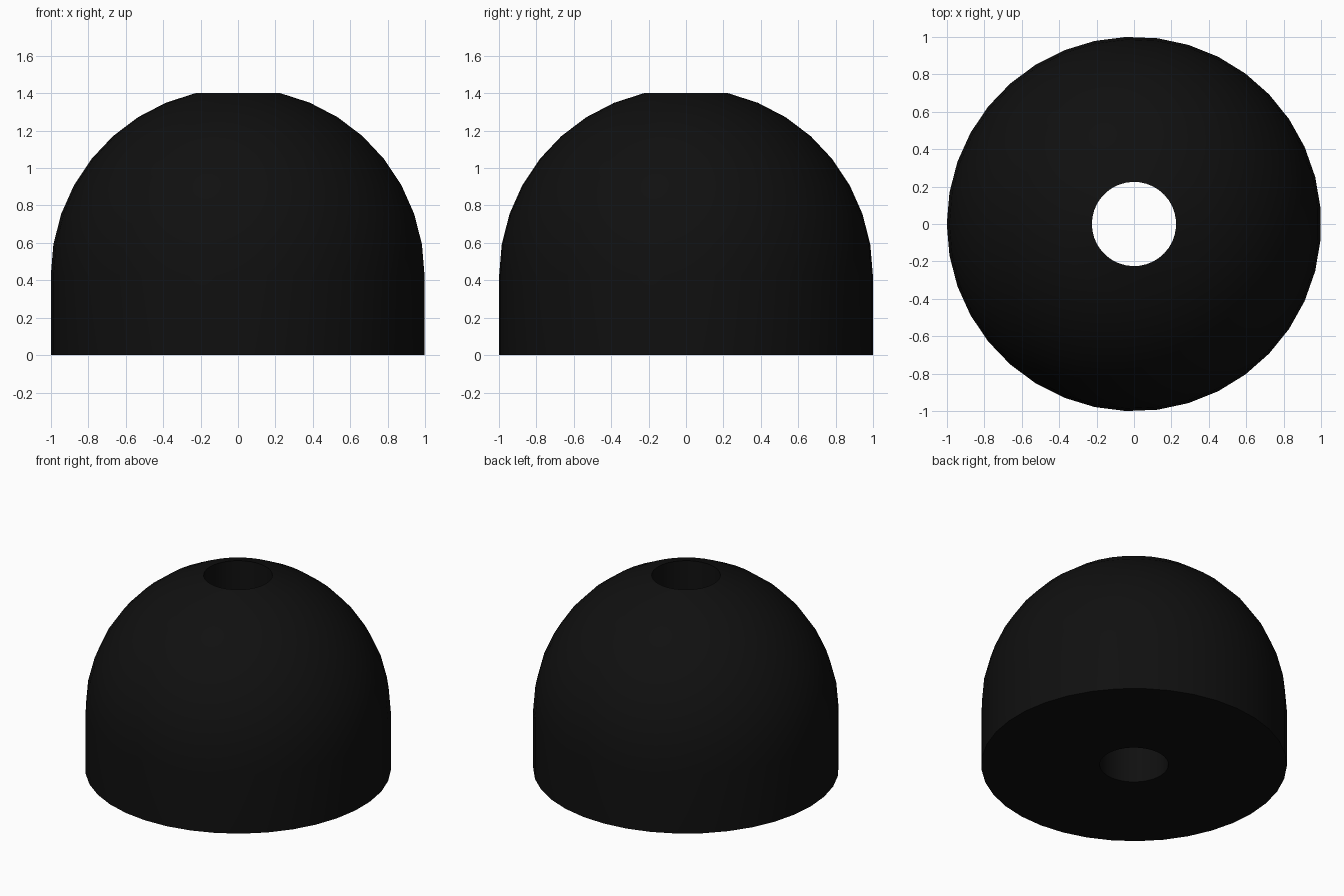
import bpy, bmesh, math

if "Cube" in bpy.data.objects:
    bpy.data.objects.remove(bpy.data.objects["Cube"])

SIDES = 37        # segments around the axis
BASE = 0.426      # height where the straight wall meets the dome
STEPS = 8         # facets up the dome
TOP_ANGLE = math.radians(77)

black = bpy.data.materials.new("black rubber")
black.diffuse_color = (0.005, 0.005, 0.005, 1)
black.use_nodes = True
black.node_tree.nodes["Principled BSDF"].inputs["Base Color"].default_value = black.diffuse_color

# Closed half section: straight wall, dome arc, then the through-hole wall
profile = [(1.0, 0.0)]
for i in range(STEPS + 1):
    a = TOP_ANGLE * i / STEPS
    profile.append((math.cos(a), BASE + math.sin(a)))
profile.append((profile[-1][0], 0.0))

# Revolve the section into a ring-shaped solid
bm = bmesh.new()
rings = []
for s in range(SIDES):
    t = math.pi + 2 * math.pi * s / SIDES
    rings.append([bm.verts.new((r * math.cos(t), r * math.sin(t), z)) for r, z in profile])
n = len(profile)
for s in range(SIDES):
    a, b = rings[s], rings[(s + 1) % SIDES]
    for i in range(n):
        j = (i + 1) % n
        bm.faces.new((a[i], b[i], b[j], a[j]))
bmesh.ops.recalc_face_normals(bm, faces=bm.faces)

mesh = bpy.data.meshes.new("domed_bumper")
bm.to_mesh(mesh)
bm.free()
mesh.materials.append(black)
bumper = bpy.data.objects.new("domed_bumper", mesh)
bpy.context.collection.objects.link(bumper)

# Smooth dome with crisp rims
bpy.context.view_layer.objects.active = bumper
bumper.select_set(True)
bpy.ops.object.shade_smooth_by_angle(angle=math.radians(30))
